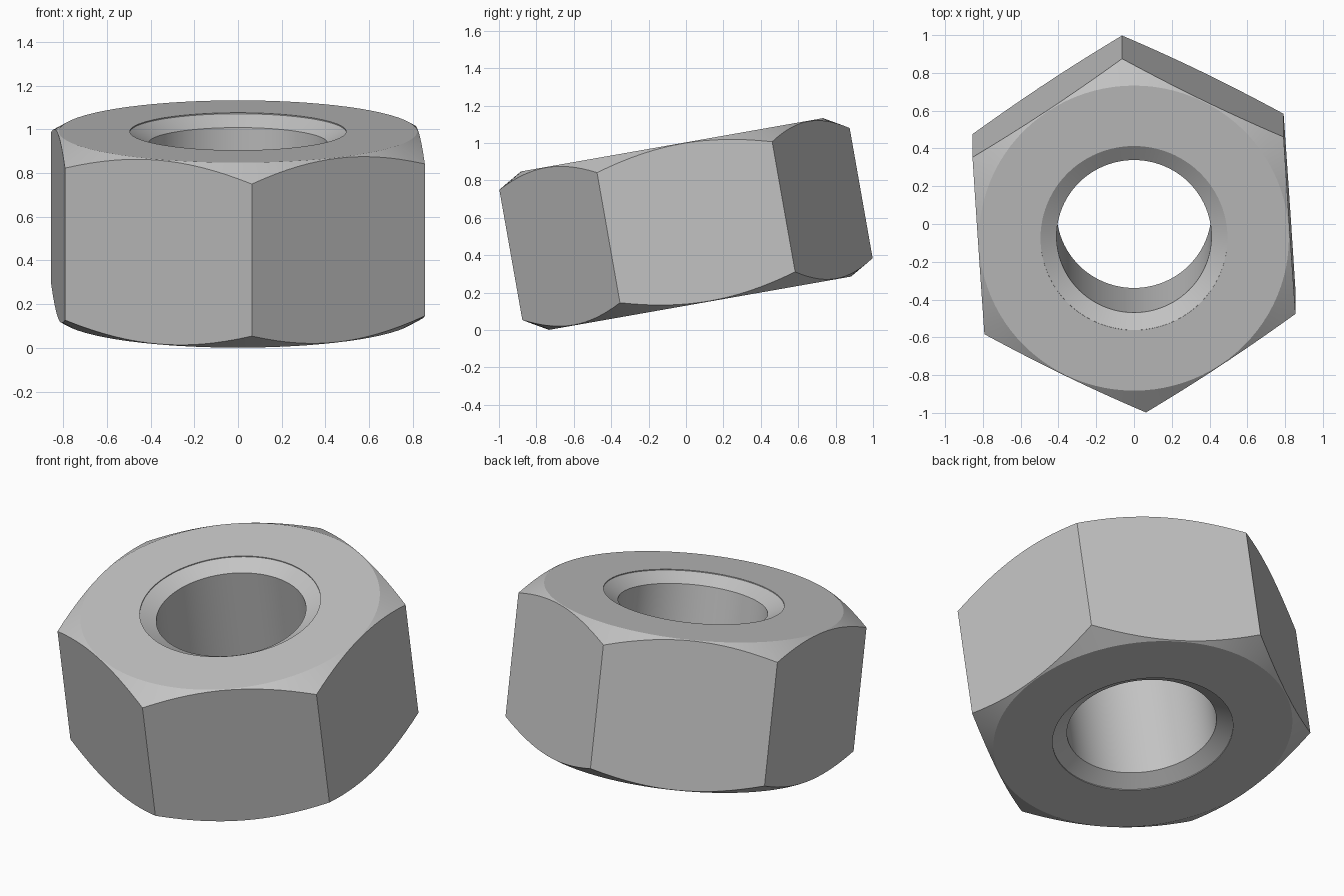
import bpy, bmesh
from math import sin, cos, tan, radians, tau
from mathutils import Matrix

cube = bpy.data.objects.get("Cube")
if cube:
    bpy.data.objects.remove(cube, do_unlink=True)

HALF = 0.43          # half thickness
CORNER = 0.953       # hexagon corner radius
FACE = 0.82          # radius of the flat bearing face
BORE = 0.41
SINK = 0.495         # countersink radius
LIP = 0.005
SEGMENTS = 96
SLOPE = tan(radians(30))

steel = bpy.data.materials.new("grey steel")
steel.use_nodes = True
colour = (0.55, 0.55, 0.55, 1)
steel.diffuse_color = colour
steel.node_tree.nodes["Principled BSDF"].inputs["Base Color"].default_value = colour


def make_object(name, bm):
    bmesh.ops.recalc_face_normals(bm, faces=bm.faces)
    mesh = bpy.data.meshes.new(name)
    bm.to_mesh(mesh)
    bm.free()
    mesh.materials.append(steel)
    obj = bpy.data.objects.new(name, mesh)
    bpy.context.collection.objects.link(obj)
    return obj


def lathe(name, profile):
    """Revolve a closed (radius, height) profile around z."""
    bm = bmesh.new()
    rings = [[bm.verts.new((r * cos(tau * i / SEGMENTS), r * sin(tau * i / SEGMENTS), z))
              for r, z in profile] for i in range(SEGMENTS)]
    n = len(profile)
    for i in range(SEGMENTS):
        a, b = rings[i], rings[(i + 1) % SEGMENTS]
        for j in range(n):
            k = (j + 1) % n
            bm.faces.new((a[j], b[j], b[k], a[k]))
    return make_object(name, bm)


# Hexagonal body
bm = bmesh.new()
base = [bm.verts.new((CORNER * cos(tau * (i + 0.5) / 6), CORNER * sin(tau * (i + 0.5) / 6), -HALF - 0.1))
        for i in range(6)]
floor = bm.faces.new(base)
top = bmesh.ops.extrude_face_region(bm, geom=[floor])["geom"]
bmesh.ops.translate(bm, vec=(0, 0, 2 * HALF + 0.2),
                    verts=[g for g in top if isinstance(g, bmesh.types.BMVert)])
nut = make_object("hex_nut", bm)

# Turned shape: bore, countersinks, bearing faces and corner chamfers
rim = CORNER + 0.2
upper = [(BORE, HALF - LIP - (SINK - BORE) * SLOPE),
         (SINK, HALF - LIP),
         (SINK, HALF),
         (FACE, HALF),
         (rim, HALF - (rim - FACE) * SLOPE)]
turned = lathe("turning_cutter", upper + [(r, -z) for r, z in reversed(upper)])

cut = nut.modifiers.new("turning", 'BOOLEAN')
cut.operation = 'INTERSECT'
cut.solver = 'EXACT'
cut.object = turned
bpy.ops.object.select_all(action='DESELECT')
nut.select_set(True)
bpy.context.view_layer.objects.active = nut
bpy.ops.object.modifier_apply(modifier=cut.name)
bpy.data.objects.remove(turned, do_unlink=True)

# Tilted resting pose
pose = (Matrix.Translation((0, 0, 0.567)) @ Matrix.Rotation(radians(10), 4, 'X')
        @ Matrix.Rotation(radians(3.8), 4, 'Z'))
nut.data.transform(pose)
bpy.ops.object.shade_smooth_by_angle(angle=radians(25))
